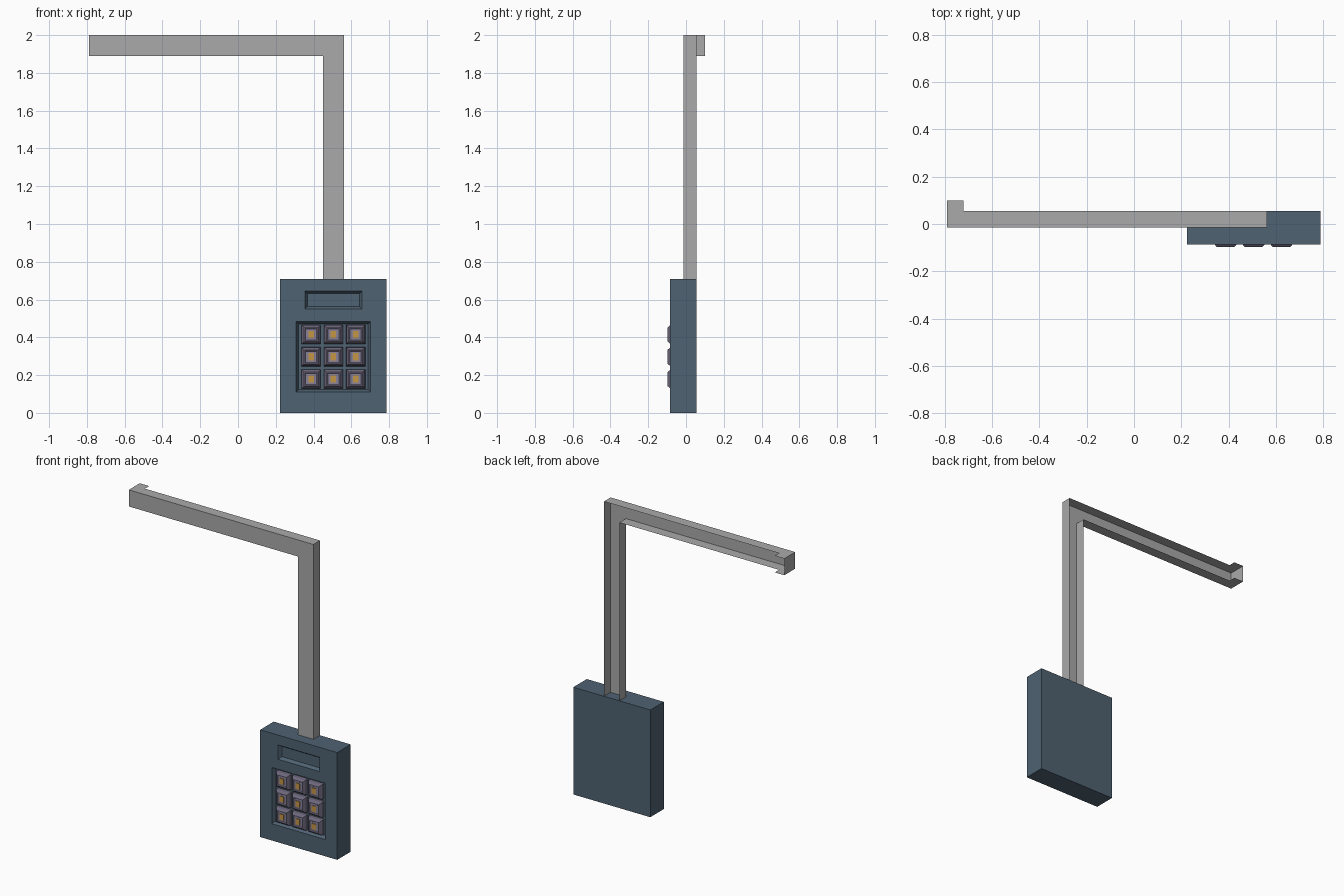
import bpy, bmesh

if "Cube" in bpy.data.objects:
    bpy.data.objects.remove(bpy.data.objects["Cube"])


def material(name, r, g, b):
    m = bpy.data.materials.new(name)
    m.diffuse_color = (r, g, b, 1)
    m.use_nodes = True
    m.node_tree.nodes["Principled BSDF"].inputs["Base Color"].default_value = m.diffuse_color
    return m


BLUE = material("slate_blue", 0.078, 0.122, 0.168)
GREY = material("bracket_grey", 0.40, 0.40, 0.40)
KEY_SIDE = material("key_side_purple", 0.15, 0.135, 0.20)
KEY_TOP = material("key_top_lavender", 0.25, 0.225, 0.33)
ORANGE = material("mark_orange", 0.55, 0.30, 0.06)


def finish(bm, name, mats):
    bmesh.ops.recalc_face_normals(bm, faces=bm.faces[:])
    me = bpy.data.meshes.new(name)
    bm.to_mesh(me)
    bm.free()
    for m in mats:
        me.materials.append(m)
    ob = bpy.data.objects.new(name, me)
    bpy.context.collection.objects.link(ob)
    return ob


def loft(name, cx, cz, rings, mats, top_faces=False):
    """Closed solid through rectangles (half width, half height, y)."""
    bm = bmesh.new()
    loops = [[bm.verts.new((cx + sx * w, y, cz + sz * h))
              for sx, sz in ((-1, -1), (1, -1), (1, 1), (-1, 1))] for w, h, y in rings]
    for k, (a, b) in enumerate(zip(loops, loops[1:])):
        for i in range(4):
            j = (i + 1) % 4
            f = bm.faces.new((a[i], a[j], b[j], b[i]))
            if top_faces and k >= 2:
                f.material_index = 1
    bm.faces.new(loops[0])
    cap = bm.faces.new(loops[-1])
    if top_faces:
        cap.material_index = 1
    return finish(bm, name, mats)


# Housing with screen and keypad recesses
FRONT, BACK = -0.086, 0.055
CX = 0.505
housing = loft("housing", CX, 0.355, [(0.282, 0.355, FRONT), (0.282, 0.355, BACK)], [BLUE])
for label, cz, w, h, depth in (("screen_cutter", 0.597, 0.151, 0.047, 0.02),
                               ("keypad_cutter", 0.297, 0.197, 0.186, 0.025)):
    cutter = loft(label, CX, cz, [(w, h, FRONT - 0.03), (w, h, FRONT),
                                  (w - 0.013, h - 0.013, FRONT + depth)], [BLUE])
    cutter.hide_render = True
    mod = housing.modifiers.new(label, 'BOOLEAN')
    mod.operation = 'DIFFERENCE'
    mod.solver = 'EXACT'
    mod.object = cutter
    bpy.context.view_layer.objects.active = housing
    bpy.ops.object.modifier_apply(modifier=mod.name)
    bpy.data.objects.remove(cutter)

# Keys: tapered caps with a shallow dish and a plain coloured mark
for row in range(3):
    for col in range(3):
        x, z = CX + (col - 1) * 0.118, 0.297 + (1 - row) * 0.118
        tag = f"{row}_{col}"
        loft("key_" + tag, x, z,
             [(s, s, y) for s, y in ((0.051, -0.06), (0.049, -0.083), (0.037, -0.098),
                                     (0.032, -0.098), (0.029, -0.093))],
             [KEY_SIDE, KEY_TOP], True)
        loft("key_mark_" + tag, x, z, [(0.015, 0.019, -0.092), (0.015, 0.019, -0.097)], [ORANGE])

# Bracket: sheet channel open at the back, with a deeper hooked end
WEB, HOOK = -0.014, 0.1
XL, XH, XI, XO = -0.79, -0.72, 0.45, 0.562
ZB, ZI, ZT = 0.71, 1.89, 2.0
bm = bmesh.new()


def face(*pts):
    bm.faces.new([bm.verts.new(p) for p in pts])


face(*[(x, WEB, z) for x, z in ((XL, ZI), (XI, ZI), (XI, ZB), (XO, ZB), (XO, ZT), (XL, ZT))])
for z, x_end in ((ZT, XO), (ZI, XI)):          # arm flanges
    face((XL, WEB, z), (x_end, WEB, z), (x_end, BACK, z),
         (XH, BACK, z), (XH, HOOK, z), (XL, HOOK, z))
for x, z_end in ((XO, ZT), (XI, ZI)):          # post flanges
    face((x, WEB, ZB), (x, BACK, ZB), (x, BACK, z_end), (x, WEB, z_end))
face((XL, WEB, ZI), (XL, HOOK, ZI), (XL, HOOK, ZT), (XL, WEB, ZT))   # end cap
bmesh.ops.remove_doubles(bm, verts=bm.verts[:], dist=0.0001)
finish(bm, "channel_bracket", [GREY])
